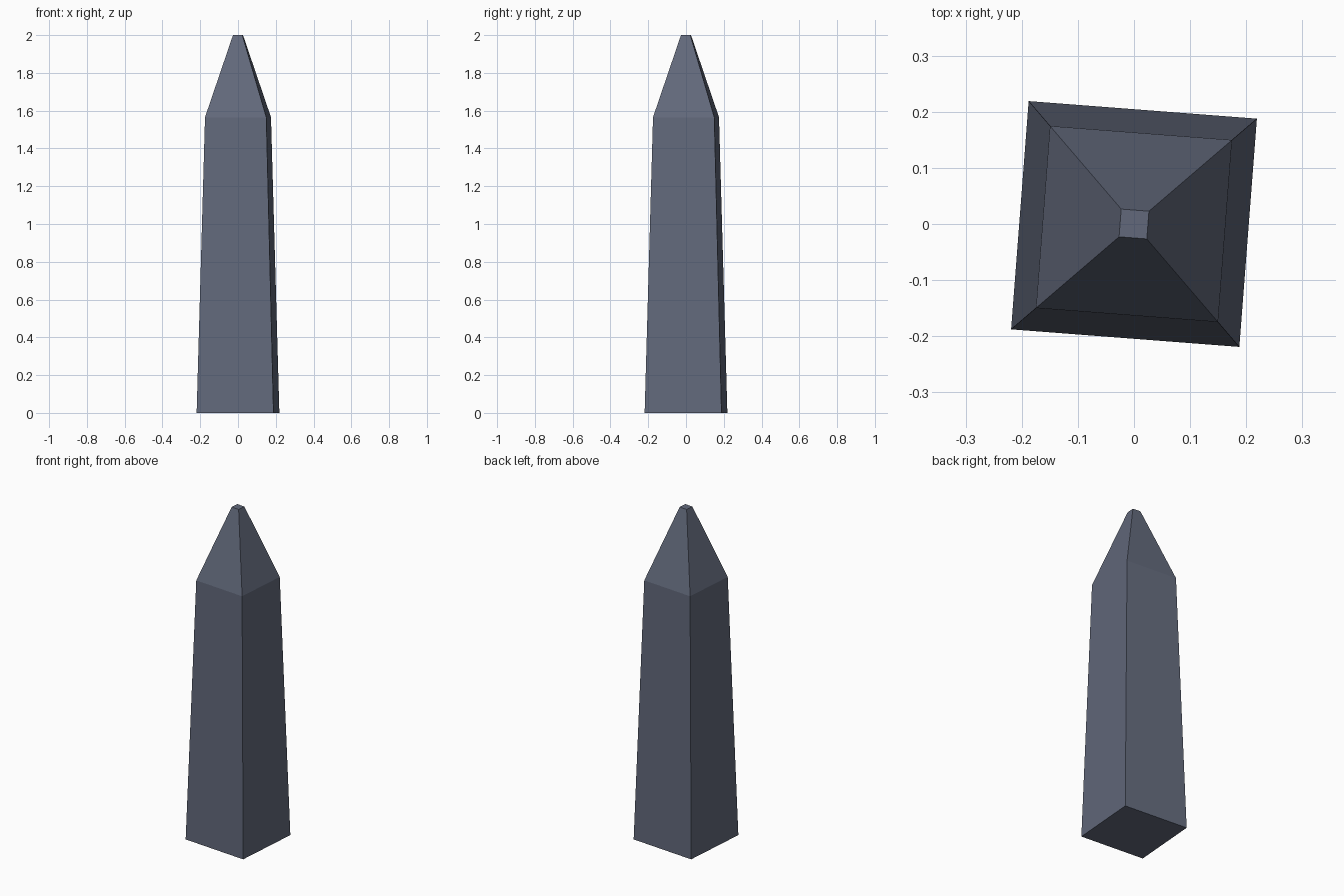
import bpy
import bmesh
from math import cos, sin, radians

# Remove the default cube
cube = bpy.data.objects.get("Cube")
if cube:
    bpy.data.objects.remove(cube, do_unlink=True)

# Slate stone
stone = bpy.data.materials.new("slate_stone")
stone.use_nodes = True
colour = (0.122, 0.141, 0.198, 1.0)
stone.diffuse_color = colour
bsdf = stone.node_tree.nodes["Principled BSDF"]
bsdf.inputs["Base Color"].default_value = colour
bsdf.inputs["Roughness"].default_value = 0.8

# Square sections from foot to blunt tip: (height, corner radius)
SECTIONS = [(0.0, 0.2885), (1.565, 0.23), (2.0, 0.035)]
TWIST = radians(-4.4)


def square_ring(bm, z, radius):
    angles = [TWIST + radians(45 + 90 * i) for i in range(4)]
    return [bm.verts.new((radius * cos(a), radius * sin(a), z)) for a in angles]


# Tapered shaft with a pyramid cap, closed at both ends
bm = bmesh.new()
rings = [square_ring(bm, z, r) for z, r in SECTIONS]
for low, high in zip(rings, rings[1:]):
    for i in range(4):
        j = (i + 1) % 4
        bm.faces.new((low[i], low[j], high[j], high[i]))
bm.faces.new(rings[0][::-1])
bm.faces.new(rings[-1])
bmesh.ops.recalc_face_normals(bm, faces=bm.faces[:])

mesh = bpy.data.meshes.new("obelisk")
bm.to_mesh(mesh)
bm.free()
mesh.materials.append(stone)
obelisk = bpy.data.objects.new("obelisk", mesh)
bpy.context.collection.objects.link(obelisk)
